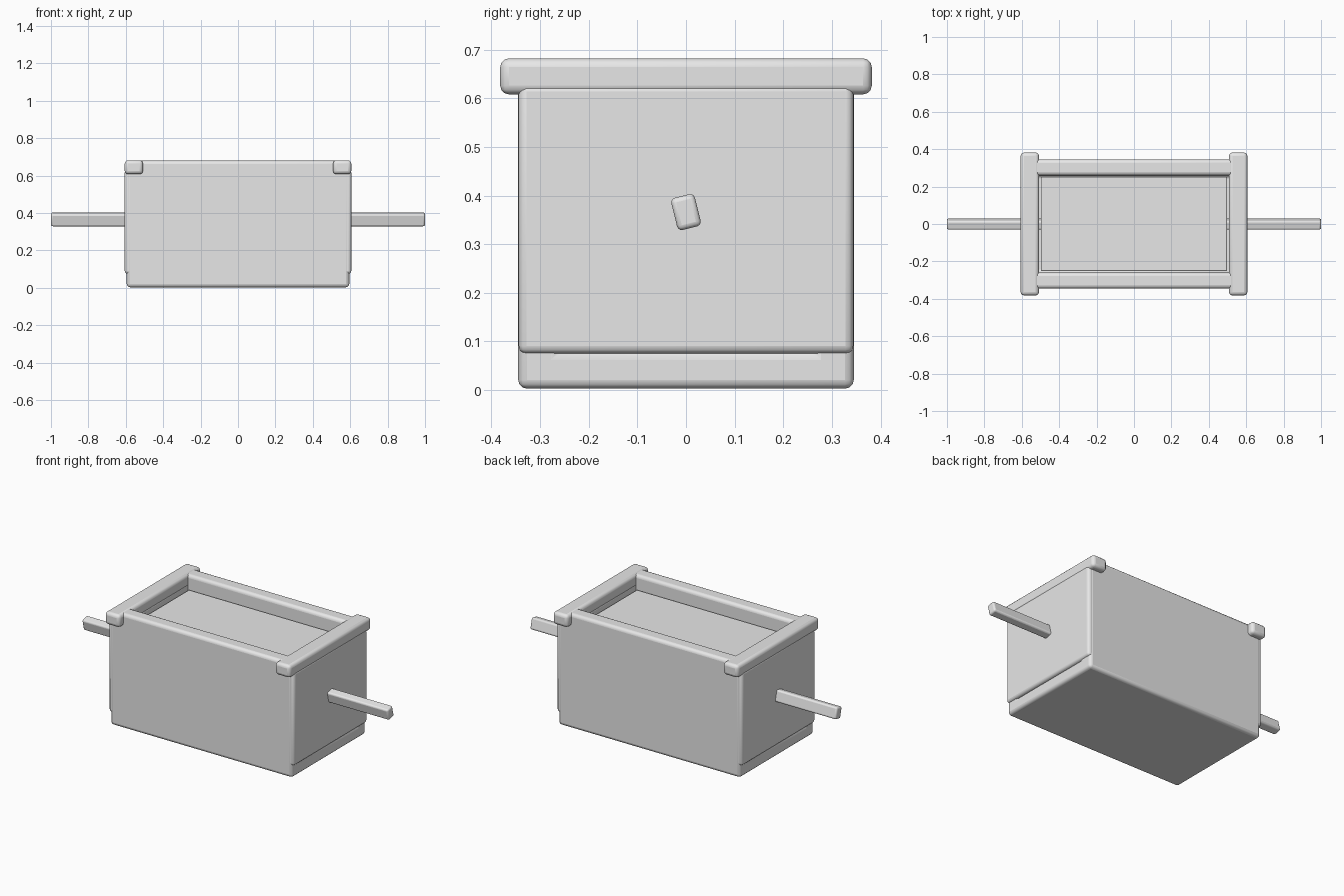
import bpy
import bmesh
import math

cube = bpy.data.objects.get("Cube")
if cube:
    bpy.data.objects.remove(cube, do_unlink=True)

grey = bpy.data.materials.new("plain grey")
grey.use_nodes = True
grey.diffuse_color = (0.8, 0.8, 0.8, 1)
grey.node_tree.nodes["Principled BSDF"].inputs["Base Color"].default_value = (0.8, 0.8, 0.8, 1)


def finish(obj, bevel):
    """Round the edges and shade smoothly."""
    obj.data.materials.append(grey)
    mod = obj.modifiers.new("rounded edges", "BEVEL")
    mod.width = bevel
    mod.segments = 3
    mod.limit_method = "ANGLE"
    bpy.ops.object.select_all(action="DESELECT")
    obj.select_set(True)
    bpy.context.view_layer.objects.active = obj
    bpy.ops.object.shade_smooth_by_angle(angle=math.radians(35))


def box(name, low, high, bevel, tilt=0):
    centre = [(a + b) / 2 for a, b in zip(low, high)]
    bpy.ops.mesh.primitive_cube_add(size=1, location=centre)
    obj = bpy.context.object
    obj.name = name
    for v in obj.data.vertices:
        v.co = [c * (b - a) for c, a, b in zip(v.co, low, high)]
    obj.rotation_euler.x = tilt
    finish(obj, bevel)
    return obj


# Trough: U-shaped profile of floor and long walls, extruded lengthwise
half = [(0.345, 0.003), (0.345, 0.68), (0.26, 0.68), (0.26, 0.08)]
profile = half + [(-y, z) for y, z in reversed(half)]
bm = bmesh.new()
face = bm.faces.new([bm.verts.new((-0.595, y, z)) for y, z in profile])
sweep = bmesh.ops.extrude_face_region(bm, geom=[face])
moved = [e for e in sweep["geom"] if isinstance(e, bmesh.types.BMVert)]
bmesh.ops.translate(bm, verts=moved, vec=(1.19, 0, 0))
bmesh.ops.recalc_face_normals(bm, faces=bm.faces)
mesh = bpy.data.meshes.new("trough_body")
bm.to_mesh(mesh)
bm.free()
body = bpy.data.objects.new("trough_body", mesh)
bpy.context.collection.objects.link(body)
finish(body, 0.018)

# End walls and the overhanging rim beams above them
for side, s in (("left", 1), ("right", -1)):
    x0, x1 = sorted((s * 0.508, s * 0.606))
    box(side + "_end_wall", (x0, -0.344, 0.075), (x1, 0.344, 0.63), 0.016)
    box(side + "_rim_beam", (x0, -0.382, 0.608), (x1, 0.382, 0.682), 0.018)

# Recessed panel inside the rim
box("inner_panel", (-0.497, -0.251, 0.56), (0.497, 0.251, 0.6), 0.006)

# Tilted carrying bar running through both ends
box("carrying_bar", (-1, -0.025, 0.332), (1, 0.025, 0.4), 0.01, math.radians(14))
